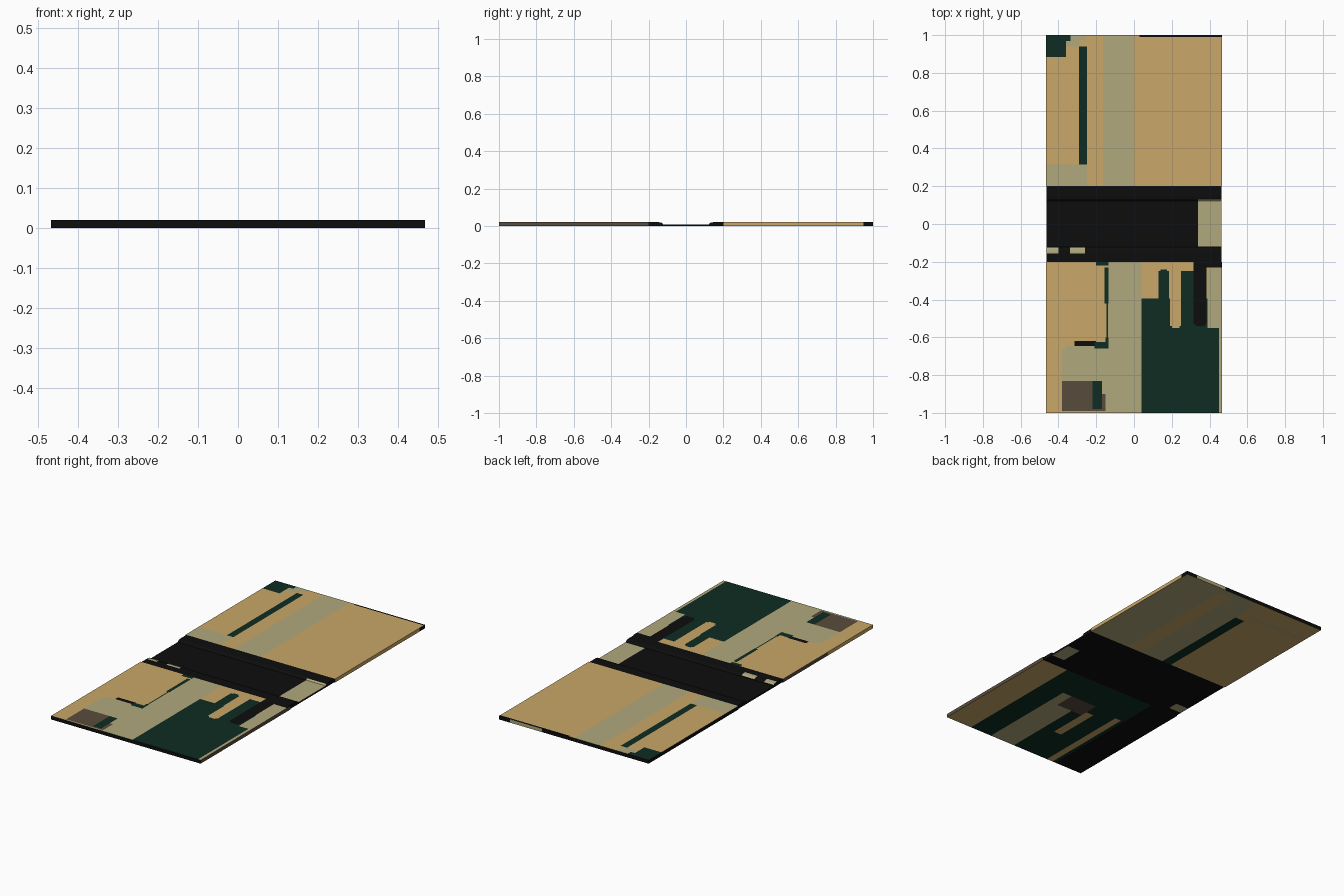
import bpy, bmesh
from mathutils import Vector

if "Cube" in bpy.data.objects:
    bpy.data.objects.remove(bpy.data.objects["Cube"])

def srgb(*c):
    return tuple((v / 255 / 12.92) if v < 11 else ((v / 255 + 0.055) / 1.055) ** 2.4 for v in c) + (1.0,)

PALETTE = [("tan", srgb(202, 167, 104)), ("khaki", srgb(176, 169, 125)), ("dark_green", srgb(14, 44, 34)),
           ("black", srgb(13, 13, 13)), ("brown", srgb(88, 75, 60))]
MATS = []
for name, col in PALETTE:
    m = bpy.data.materials.new(name)
    m.diffuse_color = col
    m.use_nodes = True
    m.node_tree.nodes["Principled BSDF"].inputs["Base Color"].default_value = m.diffuse_color
    MATS.append(m)
T, K, G, B, W = range(5)

# Painted patches (colour, x0, x1, y0, y1); later ones cover earlier ones
BACK_TOP = [(K, -.165, 0, .2, 1), (K, -.36, -.29, .94, 1), (K, -.36, -.26, .975, 1), (G, -.47, -.36, .885, 1),
            (G, -.36, -.335, .97, 1), (K, -.47, -.25, .2, .315), (G, -.29, -.25, .315, .94), (B, .03, .467, .99, 1)]
BACK_UNDER = [(K, -.03, .467, .2, 1), (T, .12, .21, .2, .95), (G, -.09, -.03, .2, .81), (K, -.44, -.09, .85, .87)]
FRONT_TOP = [
    (K, -.14, .04, -1, -.2), (K, -.38, -.14, -1, -.66), (K, -.36, -.14, -.66, -.645),
    (W, -.38, -.15, -.99, -.83), (G, -.22, -.17, -.98, -.83), (K, -.17, -.14, -.9, -.83),
    (B, -.315, -.2, -.645, -.62), (G, -.21, -.135, -.66, -.625), (G, -.15, -.135, -.66, -.6),
    (G, -.145, -.138, -.62, -.4), (G, -.155, -.135, -.42, -.23), (G, -.2, -.135, -.22, -.2),
    (G, .04, .45, -1, -.395), (G, .13, .185, -.4, -.25), (G, .14, .175, -.25, -.24),
    (T, .19, .25, -.54, -.2), (T, .2, .24, -.55, -.54), (G, .25, .315, -.4, -.25), (B, .315, .467, -.23, -.2),
    (B, .315, .385, -.53, -.2), (B, .325, .375, -.54, -.53), (K, .39, .467, -.55, -.24), (K, .41, .467, -.24, -.23),
    (K, .45, .467, -1, -.55)]
FRONT_UNDER = [(G, -.29, .3, -1, -.2), (K, 0, .16, -1, -.4), (W, -.07, .1, -.52, -.4),
               (T, -.27, -.23, -1, -.43), (T, -.12, -.07, -.75, -.48), (B, -.47, -.29, -1, -.2)]
SPINE_TOP = [(K, .34, .462, -.12, .13), (K, -.46, -.4, -.155, -.125), (K, -.34, -.26, -.155, -.125)]
SPINE_UNDER = [(K, .38, .462, -.13, 0), (K, -.462, -.38, -.16, -.1)]
SIDE = {"left": [(T, 0, 0, -1, -.6), (W, 0, 0, -.6, -.2), (B, 0, 0, .2, 1)],
        "right": [(W, 0, 0, -1, -.2), (T, 0, 0, .2, .95), (B, 0, 0, .95, 1)]}

def pick(patches, base, x, y):
    col = base
    for c, x0, x1, y0, y1 in patches:
        if x0 < x < x1 and y0 < y < y1:
            col = c
    return col

def side_pick(patches, y, base):
    for c, _, _, y0, y1 in patches:
        if y0 < y < y1:
            return c
    return base

def panel(name, profile, x0, x1, base, top, under, edges):
    """Extrude a y-z profile along x, cut it along the patch borders, colour by rule."""
    bm = bmesh.new()
    face = bm.faces.new([bm.verts.new((x0, y, z)) for y, z in profile])
    ext = bmesh.ops.extrude_face_region(bm, geom=[face])
    bmesh.ops.translate(bm, vec=(x1 - x0, 0, 0),
                        verts=[v for v in ext["geom"] if isinstance(v, bmesh.types.BMVert)])
    bmesh.ops.recalc_face_normals(bm, faces=bm.faces[:])
    # cut lines
    patches = top + under
    xs = {v for p in patches for v in p[1:3]} | {.2, .4}
    ys = {v for p in patches for v in p[3:5]} | {.95, -.6}
    for axis, values, nrm in ((0, xs, (1, 0, 0)), (1, ys, (0, 1, 0))):
        for v in sorted(values):
            co = Vector((0, 0, 0))
            co[axis] = v
            bmesh.ops.bisect_plane(bm, geom=bm.verts[:] + bm.edges[:] + bm.faces[:],
                                   plane_co=co, plane_no=nrm, dist=1e-5)
    # colour
    for f in bm.faces:
        c, n = f.calc_center_median(), f.normal
        if n.z > .3:
            f.material_index = pick(top, base, c.x, c.y)
        elif n.z < -.3:
            f.material_index = pick(under, base, c.x, c.y)
        elif abs(n.x) > .5:
            f.material_index = side_pick(edges["left" if n.x < 0 else "right"], c.y, base)
        else:
            f.material_index = K if c.y > .9 and .2 < c.x < .4 else B
    me = bpy.data.meshes.new(name)
    bm.to_mesh(me)
    bm.free()
    for m in MATS:
        me.materials.append(m)
    ob = bpy.data.objects.new(name, me)
    bpy.context.collection.objects.link(ob)
    return ob

H = .02
# two cover boards
panel("back_board", [(.2, 0), (1, 0), (1, H), (.2, H)], -.467, .467, T, BACK_TOP, BACK_UNDER, SIDE)
panel("front_board", [(-1, 0), (-.2, 0), (-.2, H), (-1, H)], -.467, .467, T, FRONT_TOP, FRONT_UNDER, SIDE)

# thin cloth spine with raised, rounded joints overlapping the boards
half = [(.2, H), (.145, H), (.132, .018), (.125, .013), (.122, .009)]
spine = [(-.2, 0), (.2, 0)] + half + [(-y, z) for y, z in reversed(half)]
panel("spine", spine, -.462, .462, B, SPINE_TOP, SPINE_UNDER, {"left": [], "right": []})
